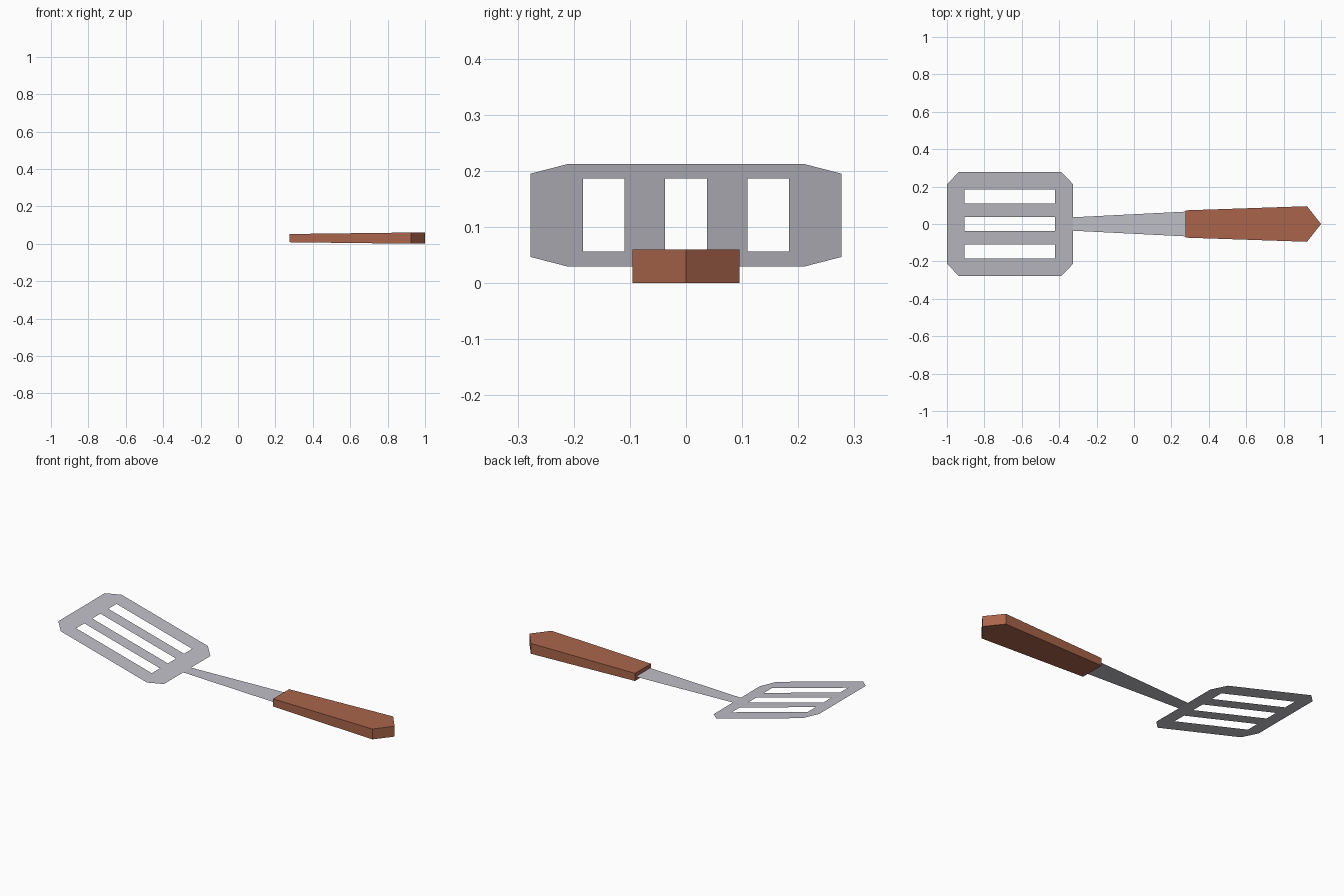
import bpy, bmesh

if "Cube" in bpy.data.objects:
    bpy.data.objects.remove(bpy.data.objects["Cube"])


def material(name, rgb):
    m = bpy.data.materials.new(name)
    m.diffuse_color = (*rgb, 1)
    m.use_nodes = True
    m.node_tree.nodes["Principled BSDF"].inputs["Base Color"].default_value = m.diffuse_color
    return m


steel = material("brushed steel", (0.52, 0.52, 0.57))
wood = material("reddish brown wood", (0.40, 0.13, 0.07))


def make(name, polys, mat, solid=False):
    """Build a mesh from polygons, welding shared points."""
    bm = bmesh.new()
    for p in polys:
        bm.faces.new([bm.verts.new(v) for v in p])
    bmesh.ops.remove_doubles(bm, verts=bm.verts, dist=0.0005)
    if solid:
        bmesh.ops.recalc_face_normals(bm, faces=bm.faces)
    else:
        for f in bm.faces:
            f.normal_update()
            if f.normal.z < 0:
                f.normal_flip()
    me = bpy.data.meshes.new(name)
    bm.to_mesh(me)
    bm.free()
    me.materials.append(mat)
    ob = bpy.data.objects.new(name, me)
    bpy.context.collection.objects.link(ob)
    return ob


# Slotted blade: thin sheet tilted up towards the far end
FAR, NEAR, SLOT_FAR, SLOT_NEAR = -1.0, -0.325, -0.905, -0.422
HALF, CORNER, CUT = 0.277, 0.212, 0.062
Z = 0.03


def on_blade(x, y):
    return (x, y, Z + 0.182 * (NEAR - x) / (NEAR - FAR))


ys = [-HALF, -0.184, -0.11, -0.037, 0.037, 0.11, 0.184, HALF]
polys = []
for end, cut, slot in ((FAR, FAR + CUT, SLOT_FAR), (NEAR, NEAR - CUT, SLOT_NEAR)):
    outline = [(slot, y) for y in ys]
    outline += [(cut, HALF), (end, CORNER), (end, -CORNER), (cut, -HALF)]
    polys.append([on_blade(*p) for p in outline])
for a, b in zip(ys[0::2], ys[1::2]):
    polys.append([on_blade(x, y) for x, y in
                  ((SLOT_FAR, a), (SLOT_NEAR, a), (SLOT_NEAR, b), (SLOT_FAR, b))])
make("blade", polys, steel)

# Shank: flat tapered strip
make("shank", [[(NEAR, -0.036, Z), (0.275, -0.066, Z),
                (0.275, 0.066, Z), (NEAR, 0.036, Z)]], steel)

# Handle: widening block with a pointed end
plan = [(0.275, -0.073, 0.022), (0.925, -0.095, 0.03), (1.0, 0, 0.03),
        (0.925, 0.095, 0.03), (0.275, 0.073, 0.022)]
top = [(x, y, Z + h) for x, y, h in plan]
bottom = [(x, y, Z - h) for x, y, h in plan]
n = len(plan)
sides = [[bottom[i], bottom[(i + 1) % n], top[(i + 1) % n], top[i]] for i in range(n)]
# each broad side is a tapered quad plus a flat pointed tip
broad = [f for r in (top, bottom) for f in ([r[0], r[1], r[3], r[4]], [r[1], r[2], r[3]])]
make("handle", sides + broad, wood, solid=True)
